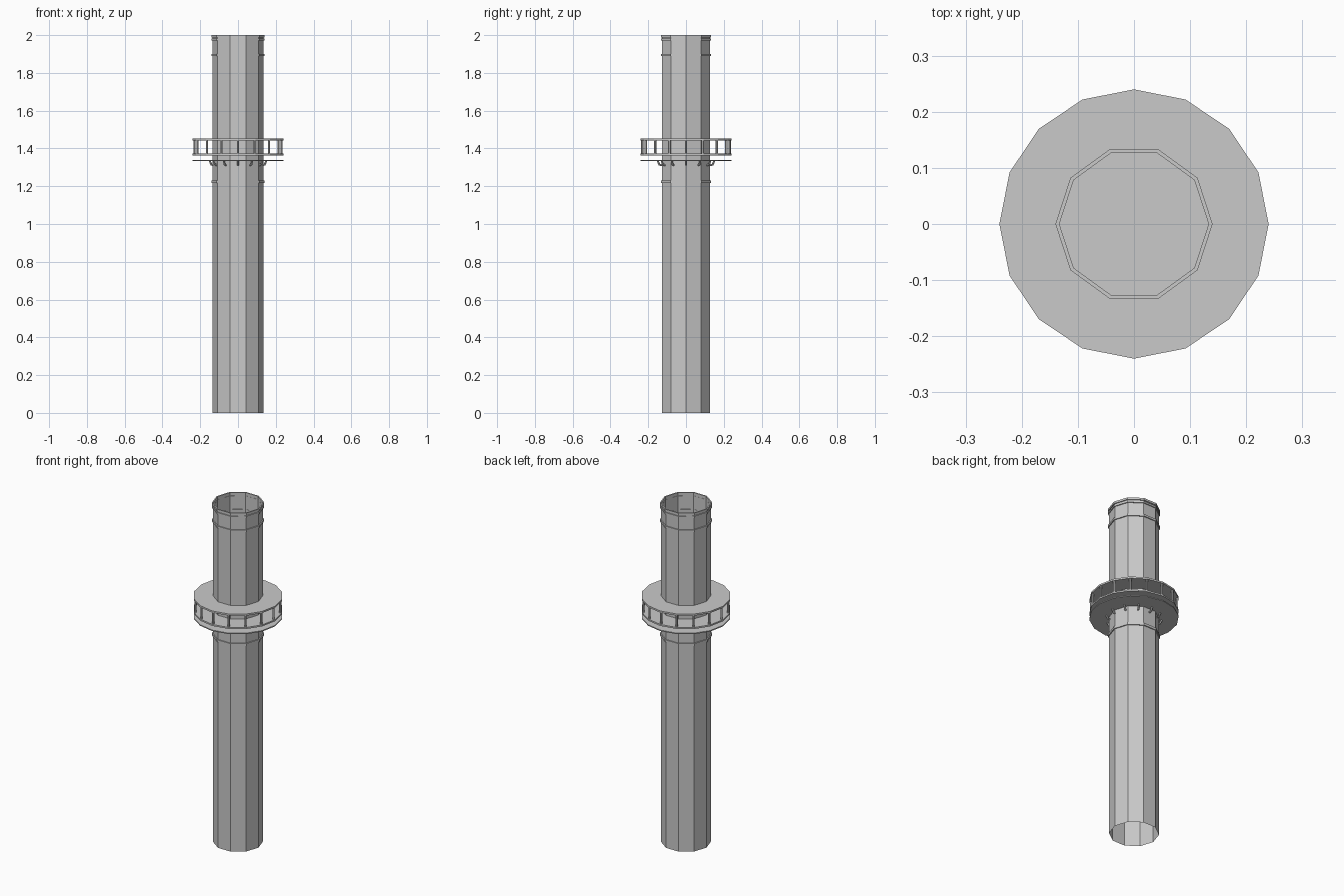
import bpy
import bmesh
from math import cos, sin, pi
from mathutils import Vector

cube = bpy.data.objects.get("Cube")
if cube:
    bpy.data.objects.remove(cube, do_unlink=True)

grey = bpy.data.materials.new("plain grey")
grey.use_nodes = True
colour = (0.59, 0.59, 0.59, 1)
grey.diffuse_color = colour
grey.node_tree.nodes["Principled BSDF"].inputs["Base Color"].default_value = colour

TUBE_R = 0.134
DECK_R = 0.24


def polar(r, angle, z):
    return Vector((r * cos(angle), r * sin(angle), z))


def finish(name, bm):
    mesh = bpy.data.meshes.new(name)
    bm.to_mesh(mesh)
    bm.free()
    mesh.materials.append(grey)
    obj = bpy.data.objects.new(name, mesh)
    bpy.context.collection.objects.link(obj)
    return obj


def lathe(name, profile, sides, closed):
    """Sweep a (radius, height) profile around z with flat sides."""
    bm = bmesh.new()
    rings = [[bm.verts.new(polar(r, 2 * pi * i / sides, z)) for i in range(sides)]
             for r, z in profile]
    pairs = list(zip(rings, rings[1:]))
    if closed:
        pairs.append((rings[-1], rings[0]))
    for low, high in pairs:
        for i in range(sides):
            j = (i + 1) % sides
            bm.faces.new((low[i], low[j], high[j], high[i]))
    return finish(name, bm)


def disc(name, z, thickness):
    bm = bmesh.new()
    bmesh.ops.create_cone(bm, cap_ends=True, segments=16, radius1=DECK_R,
                          radius2=DECK_R, depth=thickness)
    # Put a corner on each axis
    for i, v in enumerate(bm.verts):
        v.co.z += z
    return finish(name, bm)


def band(name, z, height):
    inner, outer = TUBE_R - 0.001, 0.14
    low, high = z - height / 2, z + height / 2
    lathe(name, [(inner, low), (outer, low), (outer, high), (inner, high)], 10, True)


def rod(bm, start, end, radius, sides=6):
    axis = end - start
    rotation = axis.to_track_quat('Z', 'Y').to_matrix().to_4x4()
    rotation.translation = (start + end) / 2
    bmesh.ops.create_cone(bm, cap_ends=True, segments=sides, radius1=radius,
                          radius2=radius, depth=axis.length, matrix=rotation)


# Open ten-sided shaft
lathe("shaft", [(TUBE_R, 0), (TUBE_R, 2)], 10, False)

# Raised collars around the shaft
band("lower_collar", 1.223, 0.014)
band("upper_collar", 1.895, 0.012)
band("rim_lower_collar", 1.976, 0.010)
band("rim_collar", 1.994, 0.012)

# Stacked gallery plates
disc("gallery_base", 1.336, 0.006)
disc("gallery_floor", 1.368, 0.009)
disc("gallery_top", 1.447, 0.010)

# Gallery posts at the plate corners
bm = bmesh.new()
for i in range(16):
    a = 2 * pi * i / 16
    rod(bm, polar(DECK_R - 0.009, a, 1.37), polar(DECK_R - 0.009, a, 1.445), 0.006)
finish("gallery_posts", bm)

# Bent brackets under the gallery
bm = bmesh.new()
for i in range(12):
    a = 2 * pi * i / 12
    path = [polar(0.125, a, 1.312), polar(0.14, a, 1.312), polar(0.15, a, 1.335)]
    for start, end in zip(path, path[1:]):
        rod(bm, start, end, 0.005)
finish("gallery_brackets", bm)
